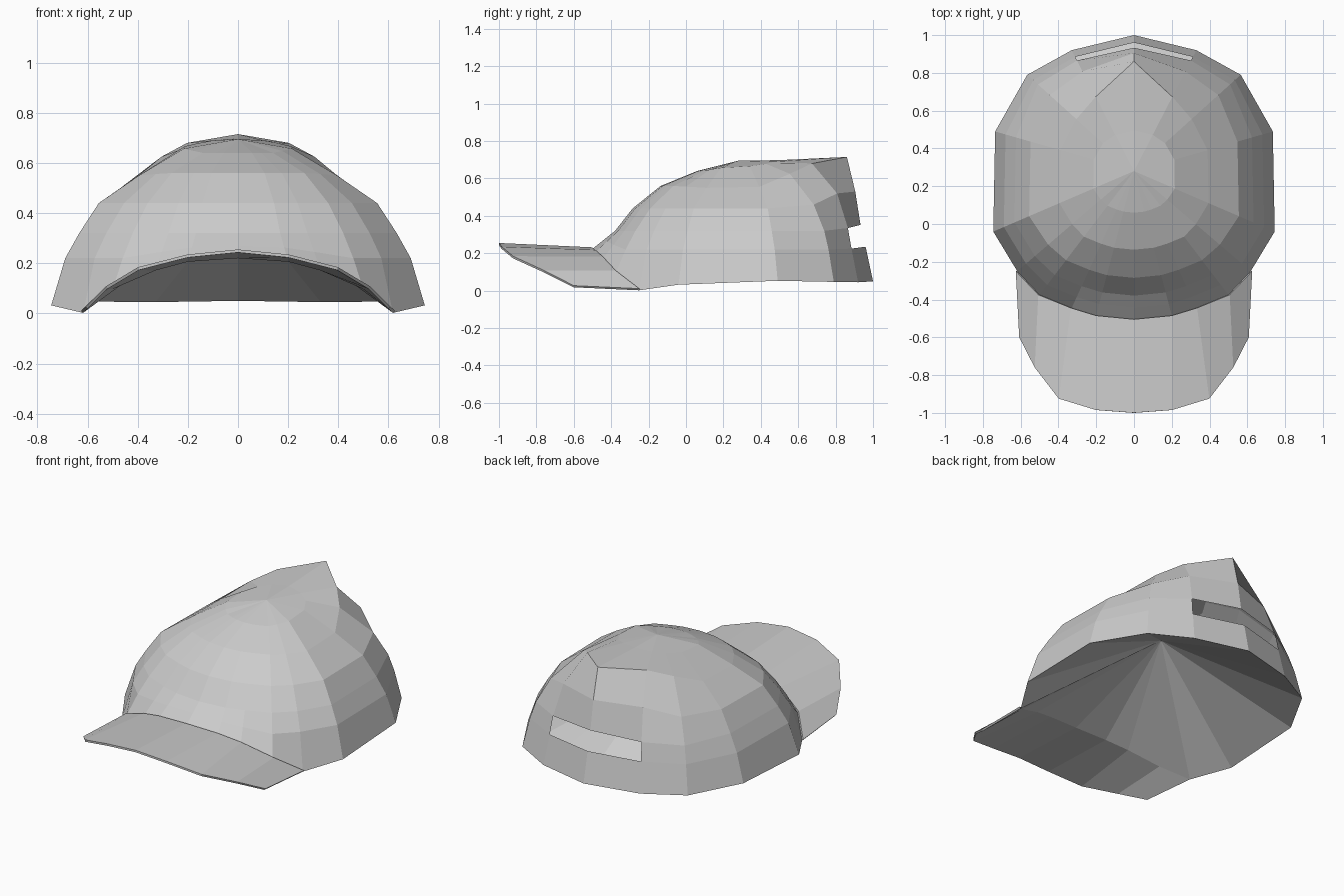
import bpy
import bmesh
from mathutils import Vector

cube = bpy.data.objects.get("Cube")
if cube:
    bpy.data.objects.remove(cube, do_unlink=True)

grey = bpy.data.materials.new("cloth_grey")
grey.use_nodes = True
grey.diffuse_color = (0.6, 0.6, 0.6, 1)
grey.node_tree.nodes["Principled BSDF"].inputs["Base Color"].default_value = (0.6, 0.6, 0.6, 1)


def make_object(name, bm, outward):
    """Turn a bmesh into a flat shaded object; outward(face) is the wanted direction."""
    bm.normal_update()
    for f in bm.faces:
        if f.normal.dot(outward(f)) < 0:
            f.normal_flip()
    mesh = bpy.data.meshes.new(name)
    bm.to_mesh(mesh)
    bm.free()
    mesh.materials.append(grey)
    obj = bpy.data.objects.new(name, mesh)
    bpy.context.collection.objects.link(obj)
    return obj


def mirror_path(half):
    """Path from the middle to the left side, completed with its right side."""
    return [(-x, y, z) for x, y, z in reversed(half) if x > 0] + list(half)


# Lower edge of the crown: brim joint, then round to the back
joint = [(0, -.505, .22), (.2, -.485, .206), (.33, -.445, .171), (.5, -.375, .097), (.618, -.25, .002)]
sweep = [(.745, -.04, .032), (.735, .49, .053), (.565, .79, .047), (.33, .92, .045), (0, 1, .05)]
rim = joint + sweep
top = Vector((0, .28, .695))

# Ring profiles: share of the distance to the rim, and height
front = [(.28, .64), (.53, .56), (.72, .44), (.84, .32), (.92, .22)]
front_side = [(.285, .648), (.53, .556), (.735, .44), (.85, .32), (.925, .22)]
side = [(.29, .657), (.53, .55), (.745, .44), (.85, .32), (.925, .22)]
back_side = [(.29, .666), (.53, .555), (.745, .44), (.85, .32), (.925, .22)]
corner = [(.29, .678), (.54, .625), (.79, .46), (.9, .32), (.945, .22)]
near_back = [(.3, .69), (.615, .68), (.825, .52), (.915, .335), (.945, .225)]
back = [(.3, .698), (.806, .715), (.868, .53), (.907, .352), (.945, .235)]
profiles = [front] * 4 + [front_side, side, back_side, corner, near_back, back]


def meridian(edge, profile):
    points = []
    for k, (share, z) in enumerate(profile):
        if k == 4:      # keep the last ring above the raised brim joint
            z = max(z, (profile[3][1] + edge[2]) / 2)
        points.append((edge[0] * share, top.y + (edge[1] - top.y) * share, z))
    return points + [edge]


# Crown: meridians skinned into rings, with an opening at the back
bm = bmesh.new()
half = [meridian(e, p) for e, p in zip(rim, profiles)]
other = [[(-x, y, z) for x, y, z in m] for m in reversed(half[1:-1])]
columns = [[bm.verts.new(p) for p in m] for m in half + other]
peak = bm.verts.new(top)
count = len(columns)
back_column = len(half) - 1
for i in range(count):
    a, b = columns[i], columns[(i + 1) % count]
    bm.faces.new((peak, a[0], b[0]))
    for k in range(5):
        if k == 3 and i in (back_column - 1, back_column):
            continue
        bm.faces.new((a[k], a[k + 1], b[k + 1], b[k]))
make_object("crown", bm, lambda f: f.calc_center_median() - Vector((0, .28, .1)))

# Lining: shallow cone closing the underside
bm = bmesh.new()
loop = [bm.verts.new(p) for p in rim + [(-x, y, z) for x, y, z in reversed(rim[1:-1])]]
centre = bm.verts.new((0, .235, .455))
for i in range(count):
    bm.faces.new((centre, loop[i], loop[(i + 1) % count]))
make_object("lining", bm, lambda f: Vector((0, 0, -1)))

# Brim: curved strip from the joint to the outer edge
outer = [(0, -1, .243), (.2, -.985, .223), (.395, -.925, .173), (.52, -.76, .098), (.6, -.6, .018)]
bm = bmesh.new()
inner_row = [bm.verts.new(p) for p in mirror_path(joint)]
outer_row = [bm.verts.new(p) for p in mirror_path(outer)]
for i in range(len(inner_row) - 1):
    bm.faces.new((inner_row[i], inner_row[i + 1], outer_row[i + 1], outer_row[i]))
brim = make_object("brim", bm, lambda f: Vector((0, 0, 1)))
thick = brim.modifiers.new("thickness", 'SOLIDIFY')
thick.thickness = .012
thick.offset = 1
